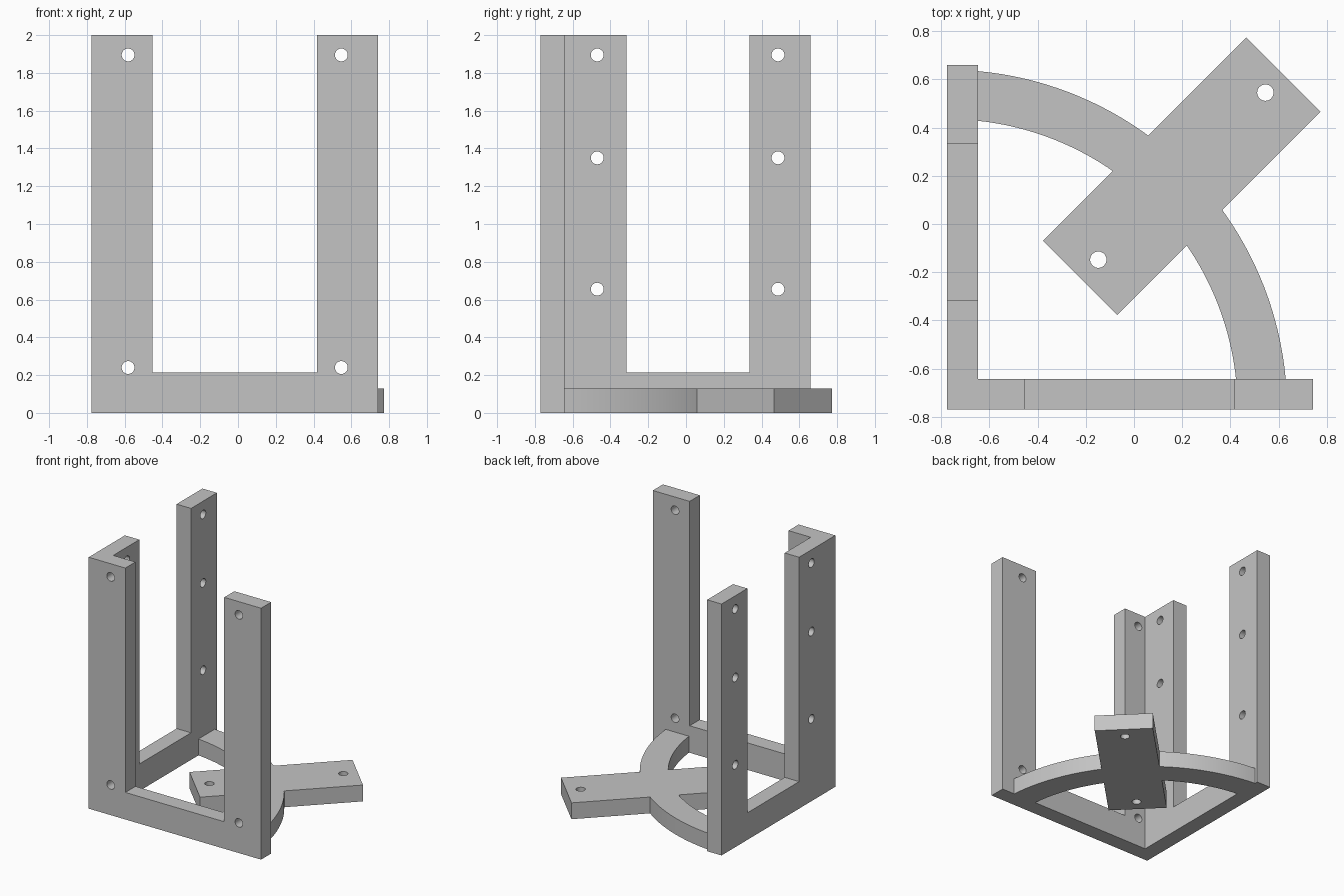
import bpy, bmesh, math
from mathutils import Matrix, Vector

cube = bpy.data.objects.get("Cube")
if cube:
    bpy.data.objects.remove(cube, do_unlink=True)

GREY = (0.55, 0.55, 0.55, 1)
mat = bpy.data.materials.new("plain grey")
mat.use_nodes = True
mat.diffuse_color = GREY
mat.node_tree.nodes["Principled BSDF"].inputs["Base Color"].default_value = GREY

# Outer limits and shared sizes
X0, X1, Y0, Y1 = -0.775, 0.742, -0.77, 0.66
WALL, SILL, BASE, TOP, HOLE = 0.127, 0.215, 0.13, 2.0, 0.034


def add_object(name, bm):
    bmesh.ops.recalc_face_normals(bm, faces=bm.faces)
    mesh = bpy.data.meshes.new(name)
    bm.to_mesh(mesh)
    bm.free()
    mesh.materials.append(mat)
    obj = bpy.data.objects.new(name, mesh)
    bpy.context.collection.objects.link(obj)
    return obj


def prism(name, points, depth):
    """Extrude an outline of 3D points along the depth vector."""
    bm = bmesh.new()
    face = bm.faces.new([bm.verts.new(p) for p in points])
    result = bmesh.ops.extrude_face_region(bm, geom=[face])
    moved = [v for v in result["geom"] if isinstance(v, bmesh.types.BMVert)]
    bmesh.ops.translate(bm, verts=moved, vec=depth)
    return add_object(name, bm)


def combine(obj, tool, operation):
    """Apply a boolean and remove the tool object."""
    tool.hide_render = True
    mod = obj.modifiers.new("combine", "BOOLEAN")
    mod.object, mod.operation, mod.solver = tool, operation, "EXACT"
    bpy.ops.object.select_all(action="DESELECT")
    bpy.context.view_layer.objects.active = obj
    obj.select_set(True)
    bpy.ops.object.modifier_apply(modifier=mod.name)
    bpy.data.objects.remove(tool, do_unlink=True)


def drill(obj, centres, axis):
    """Cut round holes through the part along the axis."""
    turn = Vector((0, 0, 1)).rotation_difference(Vector(axis)).to_matrix().to_4x4()
    bm = bmesh.new()
    for c in centres:
        bmesh.ops.create_cone(bm, cap_ends=True, segments=32, radius1=HOLE, radius2=HOLE,
                              depth=0.5, matrix=Matrix.Translation(c) @ turn)
    combine(obj, add_object("hole_cutter", bm), "DIFFERENCE")


def u_outline(a, b, c, d):
    """Two uprights, a-b and c-d, joined by a low sill."""
    return [(a, 0), (d, 0), (d, TOP), (c, TOP), (c, SILL), (b, SILL), (b, TOP), (a, TOP)]


# Front frame
front = prism("front_frame", [(x, Y0, z) for x, z in u_outline(X0, -0.452, 0.418, X1)],
              (0, WALL, 0))
drill(front, [(x, Y0, z) for x in (-0.582, 0.547) for z in (0.24, 1.895)], (0, 1, 0))

# Side frame, butted against the front frame
side = prism("side_frame", [(X0, y, z) for y, z in u_outline(Y0 + WALL, -0.315, 0.335, Y1)],
             (WALL, 0, 0))
drill(side, [(X0, y, z) for y in (-0.47, 0.487) for z in (0.655, 1.35, 1.895)], (1, 0, 0))


# Curved brace between the free ends of the frames
def arc(radius, steps=40):
    start = math.asin(WALL / radius)
    sweep = math.pi / 2 - 2 * start
    angles = [start + sweep * i / steps for i in range(steps + 1)]
    return [(X0 + radius * math.cos(a), Y0 + radius * math.sin(a), 0) for a in angles]


base = prism("base_brace_and_arm", arc(1.41) + arc(1.205)[::-1], (0, 0, BASE))

# Diagonal mounting arm crossing the brace
along, across = Vector((1, 1, 0)), Vector((-1, 1, 0)) * 0.154
near, far = along * -0.224, along * 0.62
arm = prism("mounting_arm", [near - across, far - across, far + across, near + across],
            (0, 0, BASE))
combine(base, arm, "UNION")
drill(base, [(t, t, BASE / 2) for t in (-0.148, 0.545)], (0, 0, 1))

# Smooth the curved surfaces, keep the edges crisp
bpy.ops.object.select_all(action="DESELECT")
for obj in (front, side, base):
    obj.select_set(True)
bpy.context.view_layer.objects.active = base
bpy.ops.object.shade_smooth_by_angle(angle=math.radians(30))
